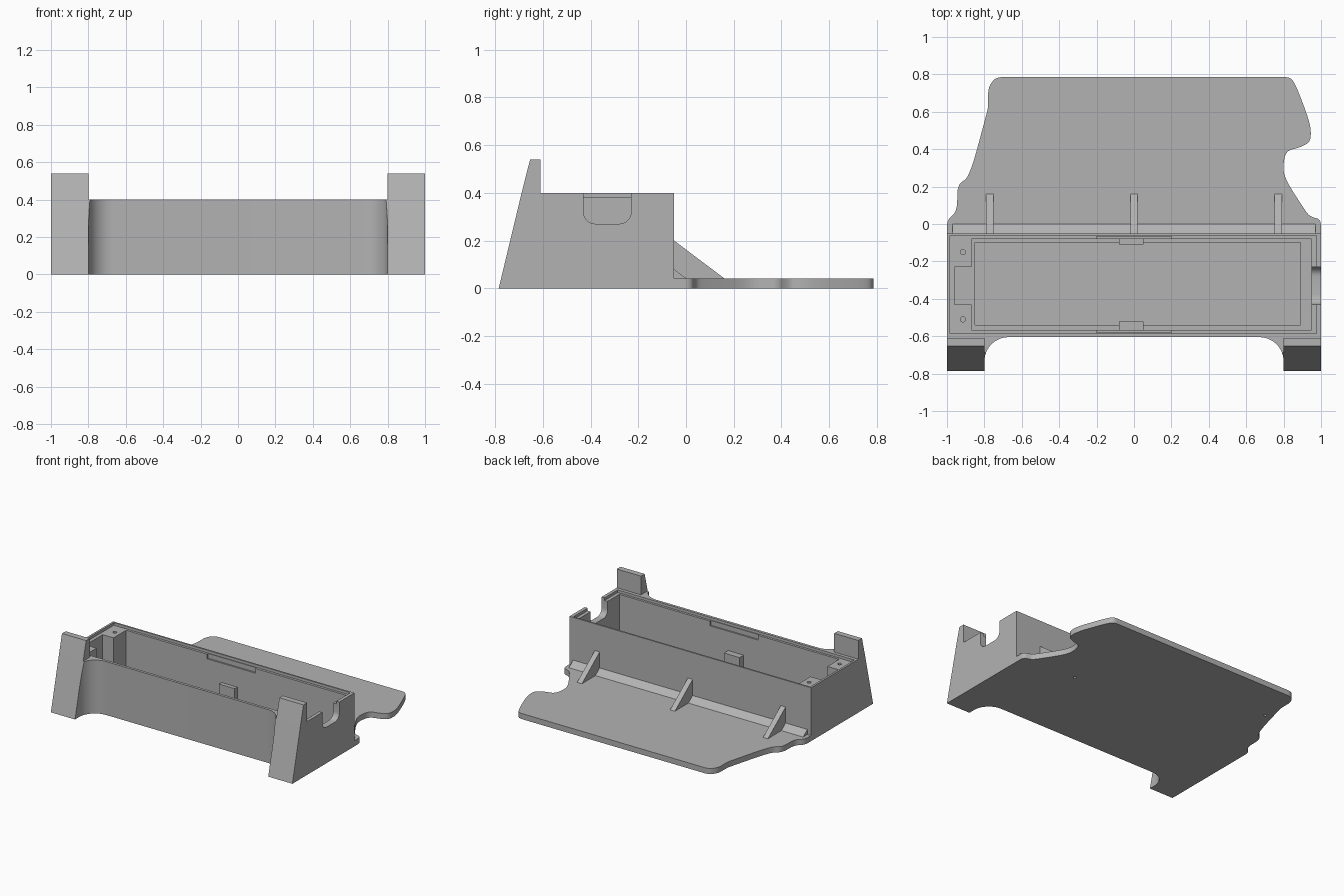
import bpy, bmesh, math
from mathutils import Vector

if "Cube" in bpy.data.objects:
    bpy.data.objects.remove(bpy.data.objects["Cube"])

grey = bpy.data.materials.new("plain_grey")
grey.diffuse_color = (0.45, 0.45, 0.45, 1)
grey.use_nodes = True
grey.node_tree.nodes["Principled BSDF"].inputs["Base Color"].default_value = grey.diffuse_color


def prism(name, pts, lo, hi, axis="z"):
    """Extrude a 2D outline: (x, y) along z, or (y, z) along x."""
    bm = bmesh.new()
    place = (lambda a, b, h: (a, b, h)) if axis == "z" else (lambda a, b, h: (h, a, b))
    face = bm.faces.new([bm.verts.new(place(a, b, lo)) for a, b in pts])
    shift = Vector((0, 0, hi - lo)) if axis == "z" else Vector((hi - lo, 0, 0))
    ext = bmesh.ops.extrude_face_region(bm, geom=[face])["geom"]
    bmesh.ops.translate(bm, vec=shift, verts=[v for v in ext if isinstance(v, bmesh.types.BMVert)])
    bmesh.ops.recalc_face_normals(bm, faces=bm.faces)
    me = bpy.data.meshes.new(name)
    bm.to_mesh(me)
    bm.free()
    me.materials.append(grey)
    ob = bpy.data.objects.new(name, me)
    bpy.context.collection.objects.link(ob)
    return ob


def box(name, x0, x1, y0, y1, z0, z1):
    return prism(name, [(x0, y0), (x1, y0), (x1, y1), (x0, y1)], z0, z1)


def disc(x, y, r, n=16):
    return [(x + r * math.cos(2 * math.pi * i / n), y + r * math.sin(2 * math.pi * i / n)) for i in range(n)]


def cut(target, cutters):
    bpy.context.view_layer.objects.active = target
    for c in cutters:
        mod = target.modifiers.new("cut", "BOOLEAN")
        mod.operation, mod.solver, mod.object = "DIFFERENCE", "EXACT", c
        bpy.ops.object.modifier_apply(modifier=mod.name)
        bpy.data.objects.remove(c)


def smooth(ob):
    bpy.ops.object.select_all(action="DESELECT")
    ob.select_set(True)
    bpy.context.view_layer.objects.active = ob
    bpy.ops.object.shade_smooth_by_angle(angle=math.radians(30))


# Box body: plan outline with concave fillets running into the front feet
R = 0.13
arc = [(0.80 - R + R * math.cos(a), -0.605 - R + R * math.sin(a))
       for a in [math.pi / 2 * i / 14 for i in range(15)]]
half = [(1, -0.05), (1, -0.79), (0.80, -0.79)] + arc
body = prism("box_body", half + [(-x, y) for x, y in reversed(half)], 0, 0.40)

cutters = [
    # sloping front of the feet
    prism("slope", [(-0.9, -0.497), (-0.7325, 0.2), (-0.636, 0.6), (-0.9, 0.6)], -1.1, 1.1, "x"),
    # lid seat, main cavity, floor pocket, left pocket
    box("lid_seat", -0.985, 0.975, -0.585, -0.062, 0.38, 0.5),
    box("cavity", -0.87, 0.95, -0.568, -0.08, 0.06, 0.5),
    box("floor_pocket", -0.85, 0.89, -0.54, -0.10, 0.04, 0.2),
    box("left_pocket", -0.96, -0.80, -0.43, -0.23, 0.06, 0.5),
    # latch slots in the long walls
    box("slot", -0.2, 0.2, -0.10, -0.067, 0.345, 0.5),
    box("slot", -0.2, 0.2, -0.58, -0.55, 0.345, 0.5),
]
# the slope above is replaced by an exact plane through the foot's toe and top
bpy.data.objects.remove(cutters.pop(0))
cutters.insert(0, prism("slope", [(-0.785 - 0.024, -0.1), (-0.785 + 0.144, 0.6), (-1.0, 0.6), (-1.0, -0.1)],
                        -1.1, 1.1, "x"))
# cable notch with rounded bottom in the right wall
notch = [(-0.43, 0.5), (-0.43, 0.32)]
notch += [(-0.38 - 0.05 * math.cos(t), 0.32 - 0.05 * math.sin(t)) for t in [math.pi / 12 * i for i in range(1, 7)]]
notch += [(-0.66 - y, z) for y, z in reversed(notch)]
cutters.append(prism("notch", notch, 0.93, 1.1, "x"))
# screw holes in the left corner blocks
for y in (-0.15, -0.51):
    cutters.append(prism("screw_hole", disc(-0.915, y, 0.014), 0.2, 0.5))
cut(body, cutters)
smooth(body)

# Raised stops above the feet
for side, x in (("left", -1), ("right", 0.8)):
    prism(side + "_stop", [(-0.689, 0.40), (-0.6535, 0.54), (-0.61, 0.54), (-0.61, 0.40)], x, x + 0.2, "x")

# Base plate with a wavy outline, softened by corner cutting
outline = [(-1, -0.06), (-1, 0.02), (-0.945, 0.07), (-0.945, 0.21), (-0.88, 0.25), (-0.785, 0.60),
           (-0.78, 0.63), (-0.78, 0.73), (-0.74, 0.785), (-0.66, 0.785), (0.77, 0.785), (0.84, 0.785),
           (0.875, 0.72), (0.945, 0.53), (0.945, 0.44), (0.89, 0.41), (0.81, 0.39), (0.795, 0.29),
           (0.82, 0.22), (0.91, 0.08), (0.94, 0.04), (1, 0.025), (1, -0.06)]
for _ in range(3):
    new = [outline[0]]
    for (ax, ay), (bx, by) in zip(outline, outline[1:]):
        new += [(ax * .78 + bx * .22, ay * .78 + by * .22), (ax * .22 + bx * .78, ay * .22 + by * .78)]
    outline = new + [outline[-1]]
plate = prism("base_plate", outline, 0, 0.042)
cut(plate, [prism("blind_hole", disc(x, y, 0.01), -0.1, 0.025) for x, y in ((0.56, 0.04), (-0.76, 0.48))])
smooth(plate)

# Chamfer strip and three gussets behind the box
prism("chamfer_strip", [(-0.06, 0.03), (0, 0.03), (0, 0.042), (-0.05, 0.08), (-0.06, 0.08)], -0.97, 0.97, "x")
for name, x in (("left", -0.77), ("middle", 0), ("right", 0.77)):
    prism(name + "_gusset", [(-0.06, 0.03), (0.16, 0.03), (0.16, 0.042), (-0.05, 0.20), (-0.06, 0.20)],
          x - 0.02, x + 0.02, "x")

# Retaining blocks on the inner long walls
box("front_clip", -0.08, 0.05, -0.575, -0.52, 0.10, 0.20)
box("back_clip", -0.08, 0.05, -0.11, -0.075, 0.10, 0.20)
